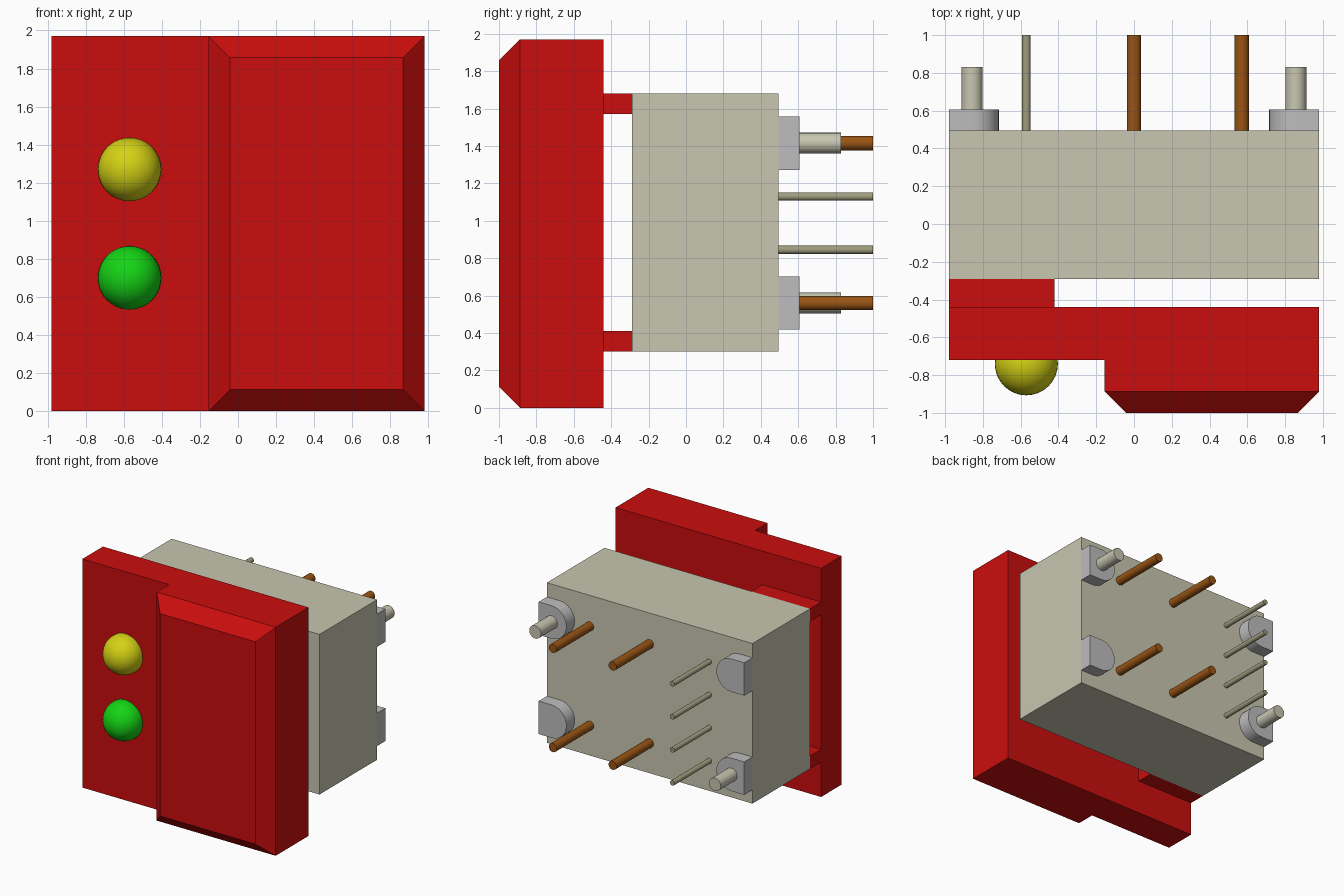
import bpy, bmesh, math
from mathutils import Vector

old = bpy.data.objects.get("Cube")
if old:
    bpy.data.objects.remove(old, do_unlink=True)


def material(name, rgb):
    m = bpy.data.materials.new(name)
    m.use_nodes = True
    m.diffuse_color = (*rgb, 1)
    m.node_tree.nodes["Principled BSDF"].inputs["Base Color"].default_value = (*rgb, 1)
    return m


RED = material("red", (0.6, 0.004, 0.004))
BEIGE = material("beige", (0.58, 0.565, 0.44))
GREY = material("light grey", (0.51, 0.51, 0.52))
COPPER = material("copper brown", (0.32, 0.09, 0.007))
TIN = material("dull olive", (0.35, 0.34, 0.21))
YELLOW = material("yellow", (0.66, 0.64, 0.007))
GREEN = material("green", (0.007, 0.66, 0.007))


def finish(name, bm, mat, smooth=False):
    bmesh.ops.recalc_face_normals(bm, faces=bm.faces[:])
    mesh = bpy.data.meshes.new(name)
    bm.to_mesh(mesh)
    bm.free()
    mesh.materials.append(mat)
    ob = bpy.data.objects.new(name, mesh)
    bpy.context.collection.objects.link(ob)
    if smooth:
        bpy.ops.object.select_all(action='DESELECT')
        ob.select_set(True)
        bpy.context.view_layer.objects.active = ob
        bpy.ops.object.shade_smooth_by_angle(angle=math.radians(35))
    return ob


def prism(points, direction):
    """Extrude a closed outline of 3D points along a direction."""
    bm = bmesh.new()
    face = bm.faces.new([bm.verts.new(p) for p in points])
    grown = bmesh.ops.extrude_face_region(bm, geom=[face], use_keep_orig=True)
    verts = [g for g in grown["geom"] if isinstance(g, bmesh.types.BMVert)]
    bmesh.ops.translate(bm, verts=verts, vec=Vector(direction))
    return bm


def box(name, mat, x0, x1, y0, y1, z0, z1):
    base = [(x0, y0, z0), (x1, y0, z0), (x1, y1, z0), (x0, y1, z0)]
    return finish(name, prism(base, (0, 0, z1 - z0)), mat)


def rod(name, mat, x, z, radius, y0, y1):
    ring = [(x + radius * math.cos(a), y0, z + radius * math.sin(a))
            for a in (math.tau * i / 24 for i in range(24))]
    return finish(name, prism(ring, (0, y1 - y0, 0)), mat, True)


HALF, BACK = 0.98, 0.495
LOW, HIGH = 0.56, 1.415

# Stepped front panel with a chamfered raised pad
step = [(-HALF, -0.44), (-HALF, -0.72), (-0.155, -0.72),
        (-0.155, -1), (HALF, -1), (HALF, -0.44)]
bm = prism([(x, y, 0) for x, y in step], (0, 0, 1.97))
rim = [e for e in bm.edges if all(v.co.y < -0.99 for v in e.verts)]
bmesh.ops.bevel(bm, geom=rim, offset=0.113, segments=1, affect='EDGES')
finish("front_panel", bm, RED)

# Housing and the two brackets that hold the panel
box("housing", BEIGE, -HALF, HALF, -0.29, BACK, 0.30, 1.68)
box("lower_bracket", RED, -HALF, -0.42, -0.44, -0.29, 0.30, 0.41)
box("upper_bracket", RED, -HALF, -0.42, -0.44, -0.29, 1.57, 1.68)

# Indicator domes
for name, mat, z in (("yellow_lamp", YELLOW, 1.27), ("green_lamp", GREEN, 0.70)):
    bm = bmesh.new()
    bmesh.ops.create_uvsphere(bm, u_segments=32, v_segments=20, radius=0.167)
    bmesh.ops.translate(bm, verts=bm.verts[:], vec=(-0.57, -0.74, z))
    finish(name, bm, mat, True)

# D-shaped feet on the back corners, rounded towards the middle
for side, side_name in ((-1, "right"), (1, "left")):
    for z, level in ((LOW, "lower"), (HIGH, "upper")):
        r = 0.142
        arc = [math.pi / 2 + math.pi * i / 16 for i in range(17)]
        outline = [(0.857 + r * math.cos(a), r * math.sin(a)) for a in arc]
        outline += [(HALF, -r), (HALF, r)]
        bm = prism([(side * x, BACK, z + h) for x, h in outline], (0, 0.112, 0))
        finish(f"{level}_{side_name}_foot", bm, GREY, True)

# Locating pegs on two opposite feet
rod("upper_peg", BEIGE, 0.857, HIGH, 0.056, 0.6, 0.83)
rod("lower_peg", BEIGE, -0.857, LOW, 0.056, 0.6, 0.83)

# Thick power pins and a column of thin signal pins
for x in (0, 0.57):
    for z in (LOW, HIGH):
        rod("power_pin", COPPER, x, z, 0.038, BACK, 1)
for i in range(4):
    rod("signal_pin", TIN, -0.57, LOW + (HIGH - LOW) * i / 3, 0.022, BACK, 1)
